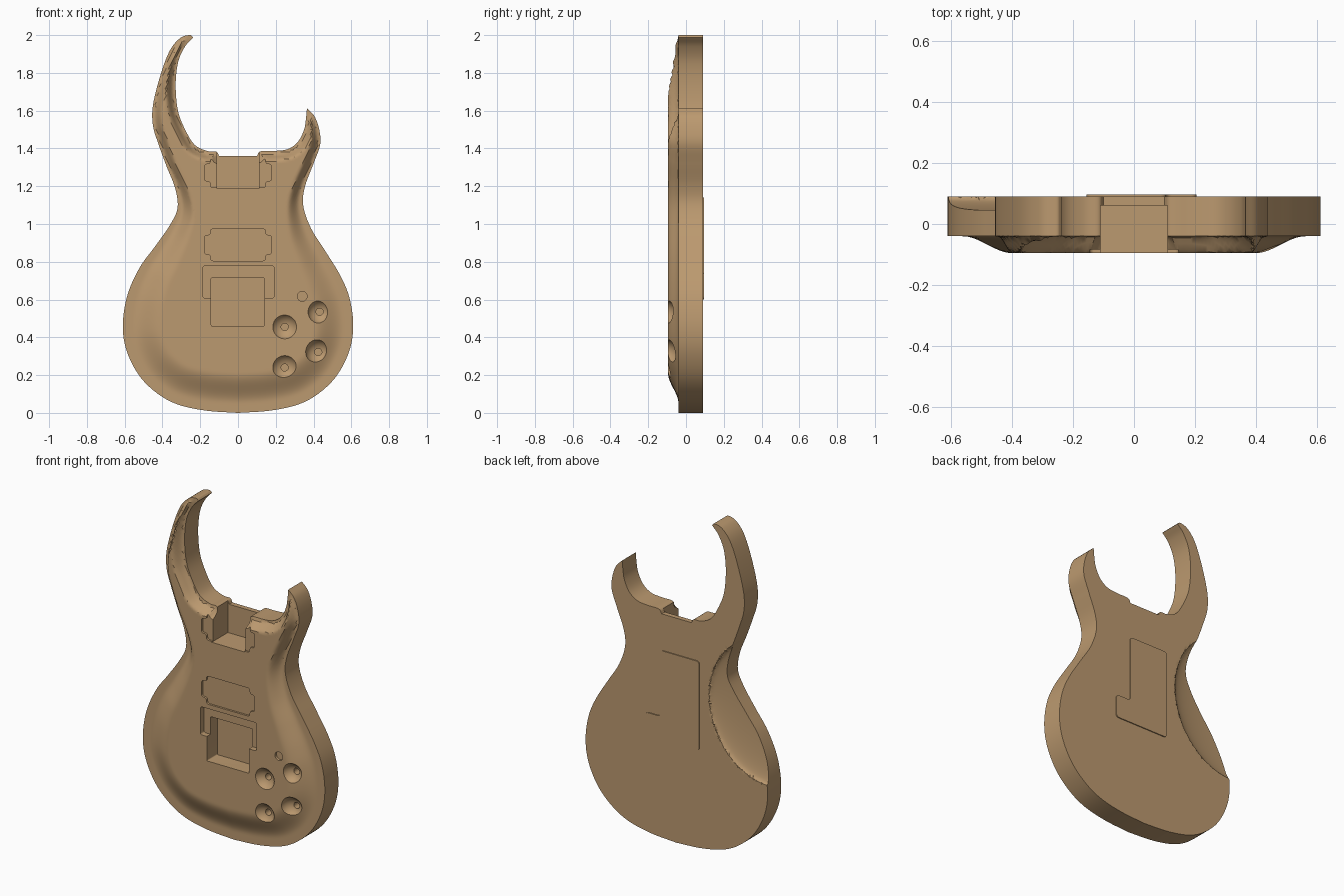
import bpy, bmesh, math
from mathutils import Vector, kdtree
from mathutils.geometry import delaunay_2d_cdt, interpolate_bezier

cube = bpy.data.objects.get("Cube")
if cube:
    bpy.data.objects.remove(cube, do_unlink=True)

EDGE, TOP, BACK = -0.04, -0.095, 0.09   # rim, raised top and back depths

wood = bpy.data.materials.new("tan wood")
wood.use_nodes = True
colour = (0.5, 0.32, 0.16, 1)
wood.diffuse_color = colour
wood.node_tree.nodes["Principled BSDF"].inputs["Base Color"].default_value = colour


def make_object(name, bm):
    bmesh.ops.recalc_face_normals(bm, faces=bm.faces[:])
    mesh = bpy.data.meshes.new(name)
    bm.to_mesh(mesh)
    bm.free()
    mesh.materials.append(wood)
    obj = bpy.data.objects.new(name, mesh)
    bpy.context.scene.collection.objects.link(obj)
    return obj


def smooth_path(points, steps=6):
    """Flowing curve through the points, without its last one."""
    pts = [Vector(p) for p in points]
    ext = [pts[0] * 2 - pts[1]] + pts + [pts[-1] * 2 - pts[-2]]
    out = []
    for a, b, c, d in zip(ext, ext[1:], ext[2:], ext[3:]):
        out += interpolate_bezier(b, b + (c - a) / 6, c - (d - b) / 6, c, steps + 1)[:-1]
    return [Vector((p[0], p[1])) for p in out]


def smoothstep(lo, hi, v):
    t = min(max((v - lo) / (hi - lo), 0), 1)
    return t * t * (3 - 2 * t)


# Body outline, as flowing runs that meet at the horn tips and neck corners
left_side = [(0, 0), (.17, .012), (.32, .045), (.43, .105), (.525, .2), (.59, .33),
             (.61, .465), (.59, .61), (.54, .73), (.46, .86), (.385, .98), (.345, 1.1),
             (.355, 1.2), (.4, 1.32), (.435, 1.42), (.43, 1.5), (.405, 1.57), (.365, 1.612)]
left_inner = [(.365, 1.612), (.36, 1.56), (.35, 1.5), (.317, 1.435), (.265, 1.397),
              (.196, 1.387), (.12, 1.385), (.1, 1.36)]
neck_edge = [(.1, 1.36), (-.1, 1.36)]
right_inner = [(-.1, 1.36), (-.115, 1.383), (-.165, 1.387), (-.23, 1.42), (-.28, 1.5),
               (-.318, 1.6), (-.33, 1.735), (-.317, 1.857), (-.28, 1.94), (-.237, 1.988)]
right_side = [(-.237, 1.988), (-.255, 2), (-.305, 1.985), (-.36, 1.92), (-.41, 1.79),
              (-.45, 1.63), (-.45, 1.52), (-.42, 1.42), (-.38, 1.31), (-.333, 1.19),
              (-.32, 1.085), (-.36, .995), (-.44, .88), (-.52, .77), (-.585, .625),
              (-.61, .465), (-.59, .33), (-.525, .2), (-.43, .105), (-.32, .045),
              (-.17, .012), (0, 0)]
runs = [smooth_path(r) for r in (left_side, left_inner, neck_edge, right_inner, right_side)]
outline = sum(runs, [])


def make_tree(points):
    tree = kdtree.KDTree(len(points) * 4)
    for i, p in enumerate(points):
        q = points[(i + 1) % len(points)]
        for k in range(4):
            if (q - p).length < 0.1:
                tree.insert(p.lerp(q, k / 4).to_3d(), i)
    tree.balance()
    return tree


rim_tree = make_tree(outline)
carve_tree = make_tree(runs[3] + runs[4] + runs[0] + runs[1])   # neck edge is not carved


def front_y(x, z):
    """Carved top: flat rim, S-shaped slope, flat plateau."""
    d = carve_tree.find((x, z, 0))[2]
    t = smoothstep(0.45, 1.35, z)
    margin, width = 0.05 - 0.04 * t, 0.21 - 0.155 * t
    return EDGE + (TOP - EDGE) * smoothstep(margin, width, d)


SCOOP = dict(x=-.62, z=.95, a=.4, b=.44)


def back_y(x, z):
    """Flat back with an elliptical body scoop at the waist."""
    s = 1 - ((x - SCOOP["x"]) / SCOOP["a"]) ** 2 - ((z - SCOOP["z"]) / SCOOP["b"]) ** 2
    return BACK - 0.05 * math.sqrt(max(s, 0))


# Body: one triangulated outline lifted to the front and back surfaces
points = list(outline)
for i in range(90):
    ang = math.pi * (i / 90 - 0.5)
    points.append(Vector((SCOOP["x"] + SCOOP["a"] * math.cos(ang),
                          SCOOP["z"] + SCOOP["b"] * math.sin(ang))))
step = 0.012
for row in range(int(2 / step)):
    for col in range(int(1.24 / step)):
        p = Vector((-0.62 + step * (col + row % 2 / 2), row * step))
        if rim_tree.find(p.to_3d())[2] > step * 0.6:
            points.append(p)
n = len(outline)
loop = [(i, (i + 1) % n) for i in range(n)]
verts, _, faces, *_ = delaunay_2d_cdt(points, loop, [], 1, 1e-5)

bm = bmesh.new()
front = [bm.verts.new((p.x, front_y(p.x, p.y), p.y)) for p in verts]
rear = [bm.verts.new((p.x, back_y(p.x, p.y), p.y)) for p in verts]
for f in faces:
    bm.faces.new([front[i] for i in f])
bm.verts.index_update()
rims = [[v.index for v in e.verts] for e in bm.edges if e.is_boundary]
for f in faces:
    bm.faces.new([rear[i] for i in reversed(f)])
for a, b in rims:
    bm.faces.new((front[a], front[b], rear[b], rear[a]))
bmesh.ops.delete(bm, geom=[v for v in bm.verts if not v.link_faces], context='VERTS')
body = make_object("guitar_body", bm)


def prism(name, pts, y0, y1, radius=0):
    """Panel with an x-z outline, running from y0 to y1, with rounded corners."""
    bm = bmesh.new()
    base = bm.faces.new([bm.verts.new((x, y0, z)) for x, z in pts])
    ext = bmesh.ops.extrude_face_region(bm, geom=[base])["geom"]
    bmesh.ops.translate(bm, verts=[g for g in ext if isinstance(g, bmesh.types.BMVert)],
                        vec=(0, y1 - y0, 0))
    if radius:
        sides = [e for e in bm.edges if abs(e.verts[0].co.y - e.verts[1].co.y) > 1e-4]
        bmesh.ops.bevel(bm, geom=sides, offset=radius, segments=4, profile=0.5,
                        affect='EDGES')
    return make_object(name, bm)


def box(x0, x1, z0, z1):
    return [(x0, z0), (x1, z0), (x1, z1), (x0, z1)]


def circle(x, z, r, count=32):
    return [(x + r * math.cos(2 * math.pi * i / count),
             z + r * math.sin(2 * math.pi * i / count)) for i in range(count)]


def pickup(z0, z1):
    """Rounded block with an ear at each end."""
    w, ear, lip = .145, .178, .035
    half = [(w, z0), (w, z0 + lip), (ear, z0 + lip), (ear, z1 - lip), (w, z1 - lip), (w, z1)]
    return half + [(-x, z) for x, z in reversed(half)]


# Cutters for the cavities
OUT = -0.2
cutters = [
    prism("neck_pocket_cutter", box(-.11, .11, 1.187, 1.5), OUT, .06),
    prism("neck_pickup_cutter", pickup(1.192, 1.352), OUT, TOP + .012, .014),
    prism("middle_pickup_cutter", pickup(.805, .975), OUT, TOP + .012, .014),
    prism("bridge_cutter", box(-.185, .19, .608, .778), OUT, TOP + .035, .01),
    prism("spring_cavity_cutter", box(-.142, .14, .46, .715), OUT, TOP + .1, .006),
    prism("switch_cutter", circle(.34, .617, .026), OUT, TOP + .015),
]
for x, z, r in [(.247, .455, .063), (.247, .24, .063), (.432, .535, .058), (.425, .322, .06)]:
    surface, depth = front_y(x, z), 0.035
    ball = (r * r + depth * depth) / (2 * depth)
    bm = bmesh.new()
    bmesh.ops.create_uvsphere(bm, u_segments=40, v_segments=24, radius=ball)
    bmesh.ops.translate(bm, verts=bm.verts[:], vec=(x, surface + depth - ball, z))
    cutters.append(make_object("knob_dish_cutter", bm))
    cutters.append(prism("knob_hole_cutter", circle(x, z, .019, 20), OUT, .02))

for cutter in cutters:
    cutter.hide_render = True
    mod = body.modifiers.new(cutter.name, 'BOOLEAN')
    mod.operation, mod.solver, mod.object = 'DIFFERENCE', 'EXACT', cutter

# Apply the cuts, then drop the cutters
bpy.context.view_layer.update()
carved = bpy.data.meshes.new_from_object(
    body.evaluated_get(bpy.context.evaluated_depsgraph_get()))
body.modifiers.clear()
body.data = carved
for cutter in cutters:
    bpy.data.objects.remove(cutter, do_unlink=True)

# Raised stepped cover on the back
cover = prism("back_cover", [(-.155, .6), (.205, .6), (.205, .74), (.105, .74),
                             (.105, 1.14), (-.155, 1.14)], BACK - .002, BACK + .006, .018)

for obj in (body, cover):
    bpy.ops.object.select_all(action='DESELECT')
    obj.select_set(True)
    bpy.context.view_layer.objects.active = obj
    bpy.ops.object.shade_smooth_by_angle(angle=math.radians(32))
